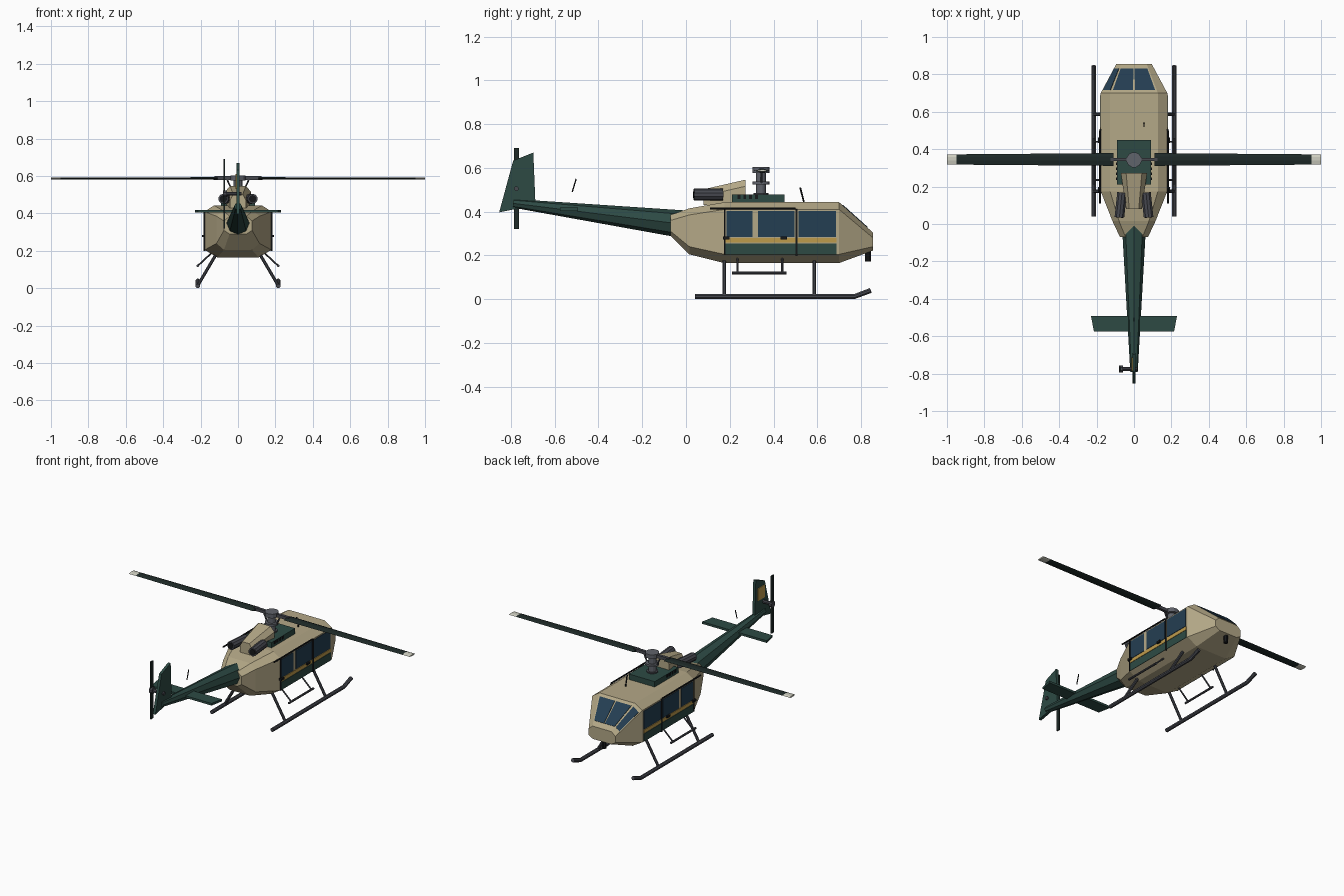
import bpy, bmesh, math
from mathutils import Vector

if "Cube" in bpy.data.objects:
    bpy.data.objects.remove(bpy.data.objects["Cube"])


def material(name, rgb):
    m = bpy.data.materials.new(name)
    m.diffuse_color = [((c / 255 + 0.055) / 1.055) ** 2.4 for c in rgb] + [1]
    m.use_nodes = True
    m.node_tree.nodes["Principled BSDF"].inputs["Base Color"].default_value = m.diffuse_color
    return m


TAN = material("tan paint", (180, 168, 135))
GREEN = material("dark green paint", (45, 74, 68))
GLASS = material("blue glass", (36, 62, 82))
GOLD = material("gold stripe", (190, 155, 75))
BLADE = material("blade dark green", (30, 42, 40))
TIP = material("pale blade tip", (208, 208, 194))
STEEL = material("dark steel", (70, 72, 79))
HUB = material("hub grey", (96, 99, 107))
BLACK = material("black trim", (22, 24, 26))


def finish(name, bm, mat):
    bmesh.ops.recalc_face_normals(bm, faces=bm.faces[:])
    me = bpy.data.meshes.new(name)
    bm.to_mesh(me)
    bm.free()
    me.materials.append(mat)
    ob = bpy.data.objects.new(name, me)
    bpy.context.collection.objects.link(ob)
    return ob


def loft(name, rings, mat):
    bm = bmesh.new()
    vs = [[bm.verts.new(p) for p in r] for r in rings]
    n = len(rings[0])
    for a, b in zip(vs, vs[1:]):
        for i in range(n):
            j = (i + 1) % n
            bm.faces.new((a[i], a[j], b[j], b[i]))
    bm.faces.new(vs[0])
    bm.faces.new(vs[-1])
    return finish(name, bm, mat)


def box(name, x, y, z, mat):
    rings = [[(x[0], y[0], k), (x[1], y[0], k), (x[1], y[1], k), (x[0], y[1], k)] for k in z]
    return loft(name, rings, mat)


def tube(name, path, r, mat, sides=8):
    """Round bar through the points of path."""
    pts = [Vector(p) for p in path]
    rings = []
    for i, p in enumerate(pts):
        d = (pts[min(i + 1, len(pts) - 1)] - pts[max(i - 1, 0)]).normalized()
        u = d.cross(Vector((0, 0, 1)) if abs(d.z) < 0.9 else Vector((0, 1, 0))).normalized()
        v = d.cross(u)
        rings.append([p + r * (u * math.cos(t) + v * math.sin(t))
                      for t in ((k + 0.5) * math.tau / sides for k in range(sides))])
    return loft(name, rings, mat)


def pane(name, corners, u, v, mat, t=0.005):
    """Thin plate on part of a four-cornered face (u across, v along)."""
    a, b, c, d = [Vector(p) for p in corners]
    at = lambda s, w: a.lerp(b, s).lerp(d.lerp(c, s), w)
    n = (b - a).cross(d - a).normalized()
    if n.z < 0:
        n = -n
    q = [at(u[0], v[0]), at(u[1], v[0]), at(u[1], v[1]), at(u[0], v[1])]
    return loft(name, [[p - n * t * 0.6 for p in q], [p + n * t * 0.6 for p in q]], mat)


# Fuselage: eight-sided sections (y, half width, top half, bottom half, z levels)
def section(y, w, tw, bw, z0, z1, z2, z3):
    return [(bw, y, z0), (w, y, z1), (w, y, z2), (tw, y, z3),
            (-tw, y, z3), (-w, y, z2), (-w, y, z1), (-bw, y, z0)]


loft("fuselage", [section(-0.07, 0.075, 0.045, 0.045, 0.29, 0.31, 0.36, 0.385),
                  section(0.015, 0.115, 0.08, 0.075, 0.205, 0.24, 0.385, 0.415),
                  section(0.175, 0.178, 0.128, 0.11, 0.165, 0.205, 0.41, 0.443),
                  section(0.70, 0.178, 0.128, 0.11, 0.165, 0.205, 0.41, 0.443),
                  section(0.855, 0.095, 0.068, 0.065, 0.222, 0.24, 0.28, 0.304)], TAN)

# Windscreen panes
slope = [(-0.128, 0.70, 0.443), (0.128, 0.70, 0.443), (0.068, 0.855, 0.304), (-0.068, 0.855, 0.304)]
pane("windscreen_left", slope, (0.04, 0.48), (0.1, 0.83), GLASS)
pane("windscreen_right", slope, (0.52, 0.96), (0.1, 0.83), GLASS)
pane("windscreen_corner", [(-0.178, 0.70, 0.41), (-0.128, 0.70, 0.443), (-0.068, 0.855, 0.304),
                           (-0.095, 0.855, 0.28)], (0.12, 0.93), (0.1, 0.83), GLASS)

for s, side in ((-1, "left"), (1, "right")):
    skin = (s * 0.175, s * 0.181)
    trim = (s * 0.175, s * 0.184)
    # Side windows, stripe, lower panel and door trim
    for i, y in enumerate(((0.185, 0.305), (0.33, 0.495), (0.515, 0.685))):
        box(f"{side}_window_{i + 1}", skin, y, (0.284, 0.402), GLASS)
    box(f"{side}_stripe", skin, (0.18, 0.687), (0.258, 0.28), GOLD)
    box(f"{side}_lower_panel", skin, (0.18, 0.687), (0.205, 0.255), GREEN)
    box(f"{side}_door_gap_front", trim, (0.5, 0.509), (0.2, 0.412), BLACK)
    box(f"{side}_door_gap_rear", trim, (0.174, 0.18), (0.205, 0.41), BLACK)
    tube(f"{side}_door_rail", [(s * 0.182, 0.11, 0.414), (s * 0.182, 0.5, 0.414)], 0.005, BLACK)
    for i, y in enumerate((0.183, 0.447)):
        box(f"{side}_door_handle_{i + 1}", (s * 0.176, s * 0.192), (y - 0.015, y + 0.015), (0.273, 0.286), BLACK)

    # Landing gear: skid, legs and boarding step
    tube(f"{side}_skid", [(s * 0.215, 0.04, 0.012), (s * 0.215, 0.77, 0.012), (s * 0.215, 0.845, 0.04)],
         0.0125, STEEL)
    for i, y in enumerate((0.175, 0.587)):
        tube(f"{side}_leg_{i + 1}", [(s * 0.215, y, 0.015), (s * 0.115, y, 0.185)], 0.009, STEEL)
    tube(f"{side}_step", [(s * 0.215, 0.21, 0.12), (s * 0.215, 0.46, 0.12)], 0.007, STEEL)
    for i, y in enumerate((0.235, 0.44)):
        tube(f"{side}_step_arm_{i + 1}", [(s * 0.215, y, 0.12), (s * 0.14, y, 0.19)], 0.005, STEEL)

    # Exhausts and engine vents
    tube(f"{side}_exhaust", [(s * 0.064, 0.168, 0.478), (s * 0.078, 0.036, 0.478)], 0.027, STEEL, 10)
    tube(f"{side}_exhaust_opening", [(s * 0.078, 0.04, 0.478), (s * 0.0784, 0.034, 0.478)], 0.02, BLACK, 10)
    for i in range(4):
        y = 0.235 + i * 0.027
        box(f"{side}_vent_{i + 1}", (s * 0.089, s * 0.096), (y, y + 0.013), (0.458, 0.478), BLACK)

    # Main rotor blade, grip, link and tip
    def blade_ring(x, chord, t):
        return [(s * x, 0.345 + a * chord / 2, 0.587 + b * t / 2)
                for a, b in ((-1, 0), (-0.2, -1), (0.5, -1), (1, 0), (0.5, 1), (-0.2, 1))]
    loft(f"{side}_rotor_blade", [blade_ring(0.11, 0.068, 0.014), blade_ring(0.5, 0.062, 0.011),
                                 blade_ring(0.95, 0.055, 0.009)], BLADE)
    loft(f"{side}_blade_tip", [blade_ring(0.95, 0.055, 0.009), blade_ring(1.0, 0.055, 0.009)], TIP)
    box(f"{side}_blade_grip", (s * 0.02, s * 0.125), (0.336, 0.354), (0.579, 0.599), STEEL)
    tube(f"{side}_pitch_link", [(s * 0.035, 0.345, 0.53), (s * 0.06, 0.345, 0.585)], 0.005, STEEL, 6)

# Engine housing and cowl
box("engine_base", (-0.092, 0.092), (0.21, 0.45), (0.435, 0.478), GREEN)


def cowl_ring(y, w, z):
    return [(w, y, 0.43), (w, y, z - 0.03), (w * 0.6, y, z), (-w * 0.6, y, z), (-w, y, z - 0.03), (-w, y, 0.43)]


loft("engine_cowl", [cowl_ring(0.08, 0.042, 0.502), cowl_ring(0.272, 0.07, 0.546)], TAN)

# Rotor mast stack
for name, r, z0, z1, mat in (("mast_foot", 0.035, 0.47, 0.485, STEEL), ("mast", 0.024, 0.47, 0.585, HUB),
                             ("swashplate", 0.041, 0.524, 0.537, HUB), ("rotor_cap", 0.041, 0.577, 0.603, HUB)):
    tube(name, [(0, 0.343, z0), (0, 0.343, z1)], r, mat, 12)

# Tail boom: octagon with a ridge on top
loft("tail_boom", [[(r * math.sin(k * math.pi / 4), y, z + r * math.cos(k * math.pi / 4)) for k in range(8)]
                   for y, z, r in ((0.02, 0.338, 0.066), (-0.79, 0.438, 0.02))], GREEN)

# Tail fin with gold panel on its left face
fin = [(-0.854, 0.397), (-0.79, 0.633), (-0.698, 0.67), (-0.688, 0.43)]
loft("tail_fin", [[(x, y, z) for y, z in fin] for x in (-0.009, 0.009)], GREEN)
box("fin_panel", (-0.013, -0.007), (-0.785, -0.715), (0.53, 0.61), GOLD)

# Stabiliser
plan = [(-0.23, -0.493), (0.23, -0.493), (0.214, -0.575), (-0.214, -0.575)]
loft("stabiliser", [[(x, y, z) for x, y in plan] for z in (0.404, 0.418)], GREEN)

# Tail rotor
tube("tail_rotor_shaft", [(-0.075, -0.775, 0.505), (0.02, -0.775, 0.505)], 0.011, STEEL)
tube("tail_rotor_hub", [(-0.08, -0.775, 0.505), (-0.058, -0.775, 0.505)], 0.02, STEEL)
box("tail_rotor_blades", (-0.077, -0.069), (-0.787, -0.763), (0.32, 0.69), BLADE)

# Antennas and chin light
tube("roof_antenna", [(0.053, 0.54, 0.44), (0.053, 0.522, 0.51)], 0.004, BLACK, 6)
tube("boom_antenna", [(0, -0.52, 0.49), (0, -0.502, 0.55)], 0.003, BLACK, 6)
tube("chin_light", [(0, 0.832, 0.172), (0, 0.832, 0.225)], 0.014, BLACK)
